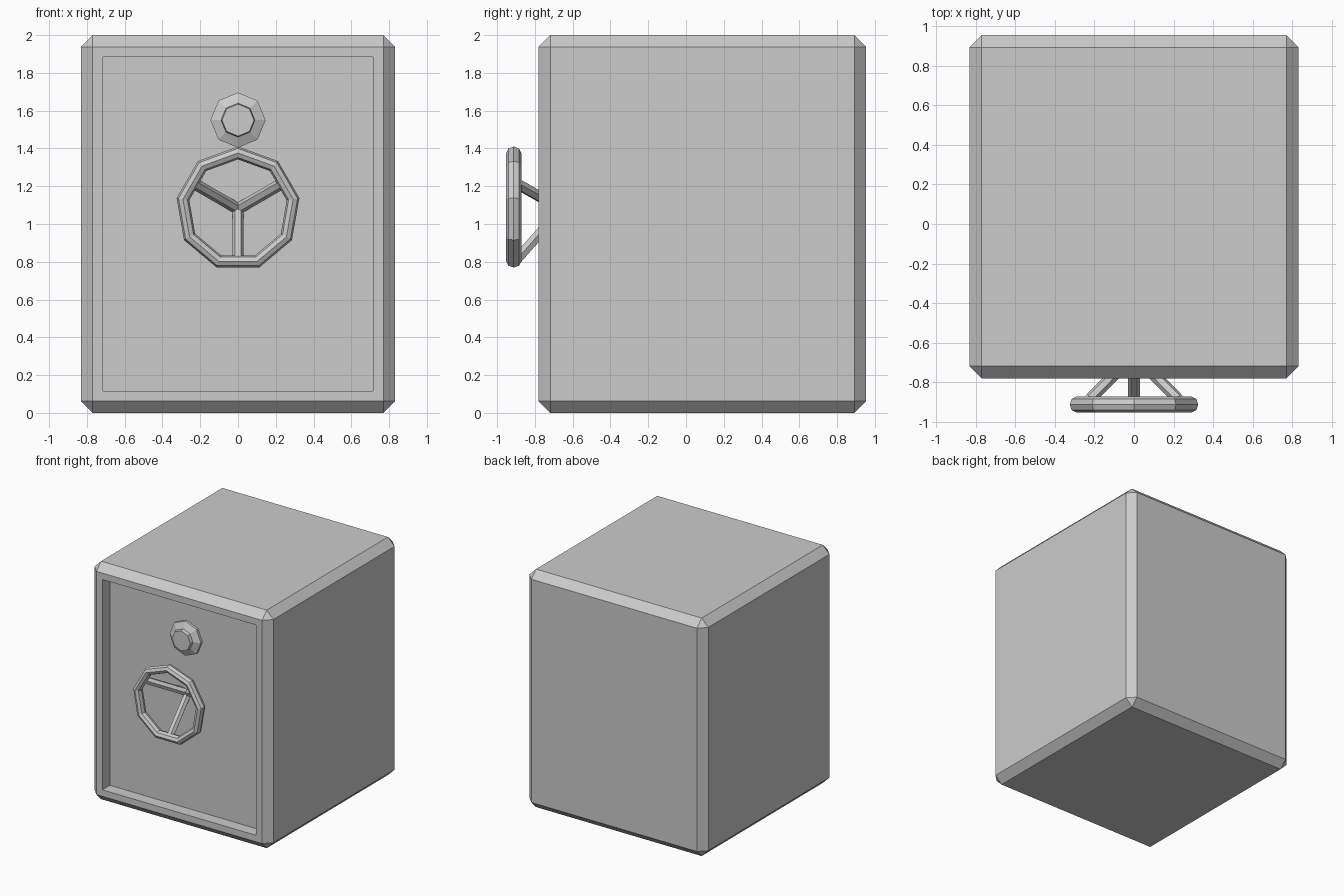
import bpy, bmesh, math
from mathutils import Vector, Matrix

if "Cube" in bpy.data.objects:
    bpy.data.objects.remove(bpy.data.objects["Cube"])


def make_object(name, bm):
    bmesh.ops.recalc_face_normals(bm, faces=bm.faces)
    mesh = bpy.data.meshes.new(name)
    bm.to_mesh(mesh)
    bm.free()
    obj = bpy.data.objects.new(name, mesh)
    bpy.context.collection.objects.link(obj)
    return obj


def bridge_rings(bm, rings, closed=False):
    n = len(rings[0])
    pairs = list(zip(rings, rings[1:]))
    if closed:
        pairs.append((rings[-1], rings[0]))
    for a, b in pairs:
        for i in range(n):
            j = (i + 1) % n
            bm.faces.new((a[i], a[j], b[j], b[i]))


# Chamfered cabinet with a recessed door panel in the front
bm = bmesh.new()
bmesh.ops.create_cube(bm, size=1, matrix=Matrix.Translation((0, 0.087, 1))
                      @ Matrix.Diagonal((1.664, 1.734, 2, 1)))
bmesh.ops.bevel(bm, geom=bm.edges[:], offset=0.062, offset_type='OFFSET',
                segments=1, profile=0.5, affect='EDGES')
bm.normal_update()
front = min(bm.faces, key=lambda f: f.calc_center_median().y)
bmesh.ops.inset_region(bm, faces=[front], thickness=0.077)
door = bmesh.ops.extrude_discrete_faces(bm, faces=[front])['faces'][0]
bmesh.ops.translate(bm, verts=door.verts, vec=(0, 0.10, 0))
make_object("safe_cabinet", bm)

# Eight-sided combination dial: profile of (radius, y)
bm = bmesh.new()
rings = []
for r, y in [(0.146, -0.675), (0.146, -0.70), (0.09, -0.725), (0.085, -0.755)]:
    rings.append([bm.verts.new((r * math.sin(a), y, 1.55 + r * math.cos(a)))
                  for a in (math.tau * i / 8 for i in range(8))])
bridge_rings(bm, rings)
bm.faces.new(rings[0])
bm.faces.new(rings[-1])
make_object("combination_dial", bm)

# Nine-sided handwheel rim
HUB_Z, RIM_Y, RIM_R = 1.08, -0.912, 0.296
bm = bmesh.new()
rings = []
for i in range(9):
    a = math.tau * i / 9
    ring = []
    for k in range(8):
        t = math.tau * k / 8
        r = RIM_R + 0.034 * math.cos(t)
        ring.append(bm.verts.new((r * math.sin(a), RIM_Y + 0.04 * math.sin(t),
                                  HUB_Z + r * math.cos(a))))
    rings.append(ring)
bridge_rings(bm, rings, closed=True)
make_object("wheel_rim", bm)

# Three slanted spokes from the door out to the rim
for i, deg in enumerate((60, 180, 300)):
    a = math.radians(deg)
    start = Vector((0, -0.66, HUB_Z))
    end = Vector((0.275 * math.sin(a), RIM_Y + 0.01, HUB_Z + 0.275 * math.cos(a)))
    axis = (end - start).normalized()
    side = Vector((math.cos(a), 0, -math.sin(a)))
    up = axis.cross(side)
    bm = bmesh.new()
    rings = [[bm.verts.new(p + 0.03 * (math.cos(t) * side + math.sin(t) * up))
              for t in (math.tau * k / 6 for k in range(6))] for p in (start, end)]
    bridge_rings(bm, rings)
    for ring in rings:
        bm.faces.new(ring)
    make_object(f"wheel_spoke_{i + 1}", bm)
